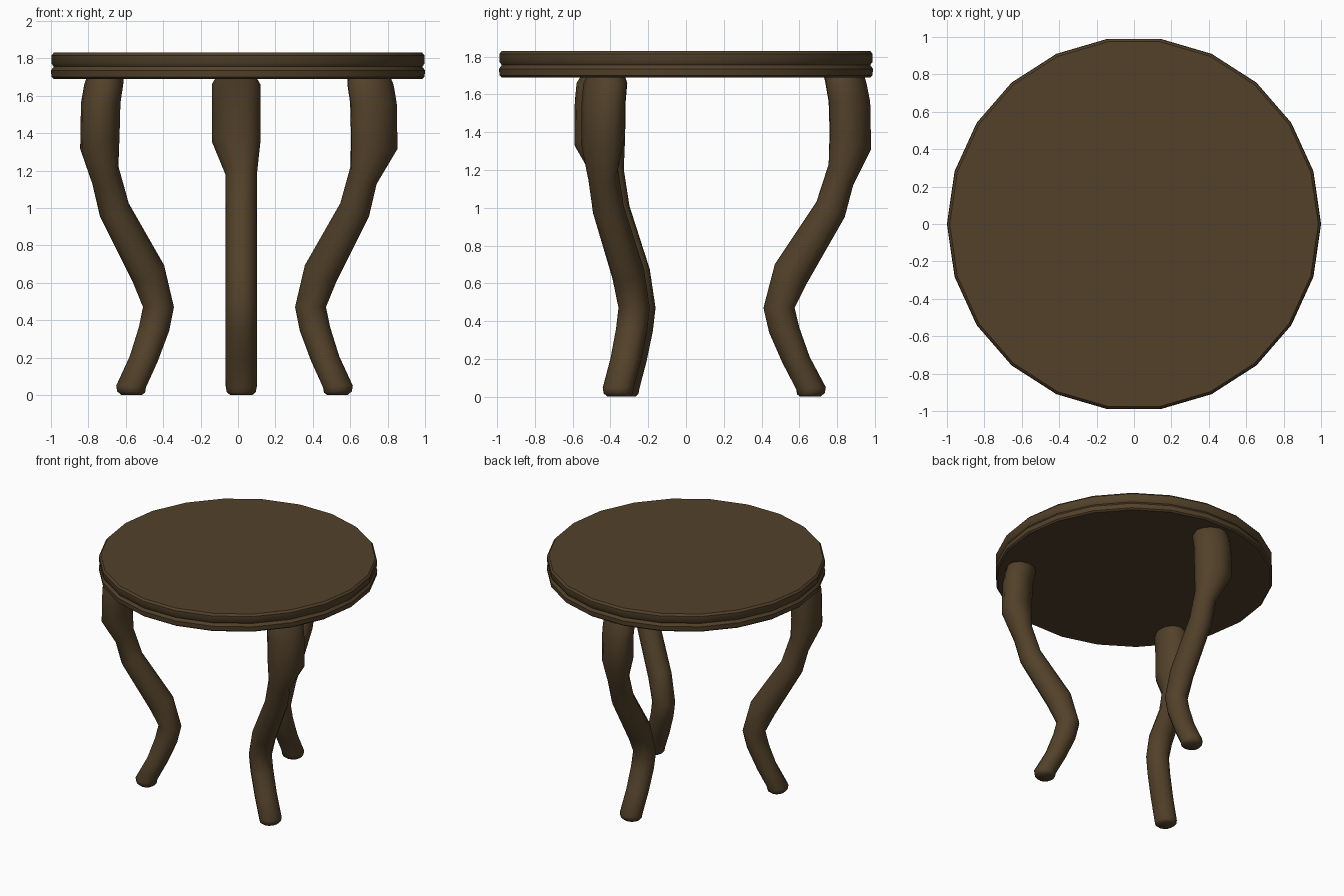
import bpy, bmesh, math

if "Cube" in bpy.data.objects:
    bpy.data.objects.remove(bpy.data.objects["Cube"])

wood = bpy.data.materials.new("dark_wood")
wood.diffuse_color = (0.085, 0.053, 0.023, 1)
wood.use_nodes = True
wood.node_tree.nodes["Principled BSDF"].inputs["Base Color"].default_value = wood.diffuse_color


def loft(name, rings, angle):
    """Skin a stack of closed rings, cap both ends and smooth it."""
    bm = bmesh.new()
    loops = [[bm.verts.new(p) for p in ring] for ring in rings]
    n = len(loops[0])
    for a, b in zip(loops, loops[1:]):
        for i in range(n):
            j = (i + 1) % n
            bm.faces.new((a[i], a[j], b[j], b[i]))
    bm.faces.new(loops[0])
    bm.faces.new(loops[-1])
    bmesh.ops.recalc_face_normals(bm, faces=bm.faces)
    me = bpy.data.meshes.new(name)
    bm.to_mesh(me)
    bm.free()
    me.materials.append(wood)
    ob = bpy.data.objects.new(name, me)
    bpy.context.collection.objects.link(ob)
    bpy.ops.object.select_all(action='DESELECT')
    ob.select_set(True)
    bpy.context.view_layer.objects.active = ob
    bpy.ops.object.shade_smooth_by_angle(angle=math.radians(angle))
    return ob


# Round top: 22-sided turned profile (radius, height) with a grooved edge
profile = [(0.985, 1.69), (0.997, 1.70), (1.0, 1.735), (0.985, 1.755),
           (0.998, 1.772), (0.998, 1.815), (0.985, 1.83)]
SIDES = 22
loft("table_top", [[(r * math.cos(math.tau * i / SIDES),
                     r * math.sin(math.tau * i / SIDES), z)
                    for i in range(SIDES)] for r, z in profile], 40)

# Curved leg sections: inner r, z, outer r, z, sideways centre, half width, skew
sections = [
    (.730, 1.695, .945, 1.695, -.010, .110, .17),
    (.738, 1.660, .955, 1.660, -.010, .130, .17),
    (.755, 1.560, .975, 1.560, -.010, .130, .17),
    (.760, 1.400, .980, 1.310, -.010, .130, .17),
    (.755, 1.230, .885, 1.120, .0175, .083, 0),
    (.690, 1.030, .840, .950, .0175, .083, 0),
    (.470, .700, .640, .600, .0175, .083, 0),
    (.410, .470, .575, .470, .0175, .083, 0),
    (.440, .340, .600, .365, .0175, .083, 0),
    (.510, .180, .655, .210, .0175, .083, 0),
    (.583, .040, .740, .050, .0175, .083, 0),
    (.588, .012, .735, .020, .0175, .078, 0),
    (.605, .000, .712, .000, .0175, .060, 0),
]


def leg(name, turn, dx, dy):
    n, c, s = 12, math.cos(turn), math.sin(turn)
    rings = []
    for r0, z0, r1, z1, mid, half, skew in sections:
        ring = []
        for i in range(n):
            a = math.tau * i / n
            u, v = math.cos(a), math.sin(a) * half
            y = (r0 + r1) / 2 + u * (r1 - r0) / 2 - skew * v
            z = (z0 + z1) / 2 + u * (z1 - z0) / 2
            x = mid + v
            ring.append((c * x - s * y + dx, s * x + c * y + dy, z))
        rings.append(ring)
    loft(name, rings, 50)


# Three legs spaced a third of a turn apart
leg("back_leg", 0, 0, 0)
leg("front_left_leg", math.tau / 3, 0.010, -0.013)
leg("front_right_leg", -math.tau / 3, -0.030, -0.013)
